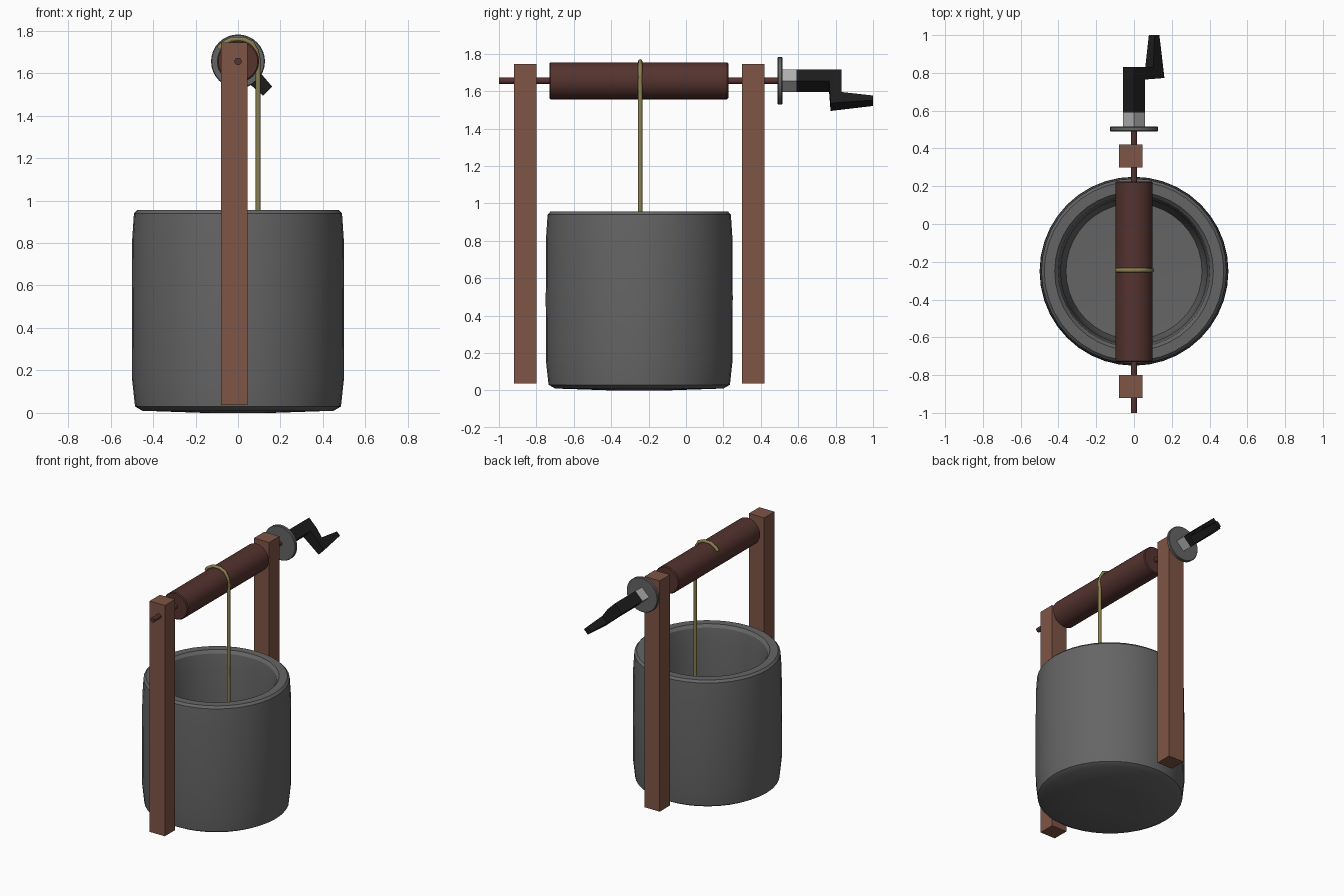
import bpy, bmesh, math
from mathutils import Vector

if "Cube" in bpy.data.objects:
    bpy.data.objects.remove(bpy.data.objects["Cube"])


def material(name, rgb):
    m = bpy.data.materials.new(name)
    m.diffuse_color = (*rgb, 1)
    m.use_nodes = True
    m.node_tree.nodes["Principled BSDF"].inputs["Base Color"].default_value = m.diffuse_color
    return m


STONE = material("stone grey", (0.13, 0.13, 0.13))
WOOD = material("light wood", (0.21, 0.09, 0.06))
DARK_WOOD = material("dark wood", (0.09, 0.033, 0.028))
BLACK = material("black iron", (0.012, 0.012, 0.012))
STEEL = material("pale steel", (0.45, 0.45, 0.45))
ROPE = material("rope", (0.25, 0.21, 0.08))
AXIS_Z = 1.655


def make(name, bm, mat, smooth=True):
    bmesh.ops.remove_doubles(bm, verts=bm.verts, dist=1e-5)
    bmesh.ops.recalc_face_normals(bm, faces=bm.faces)
    me = bpy.data.meshes.new(name)
    bm.to_mesh(me)
    bm.free()
    ob = bpy.data.objects.new(name, me)
    bpy.context.collection.objects.link(ob)
    me.materials.append(mat)
    if smooth:
        bpy.ops.object.select_all(action='DESELECT')
        bpy.context.view_layer.objects.active = ob
        ob.select_set(True)
        bpy.ops.object.shade_smooth_by_angle(angle=math.radians(30))
    return ob


def lathe(name, profile, mat, sides=32):
    """Spin a (radius, height) profile about z."""
    bm = bmesh.new()
    vs = [bm.verts.new((r, 0, z)) for r, z in profile]
    es = [bm.edges.new(p) for p in zip(vs, vs[1:])]
    bmesh.ops.spin(bm, geom=vs + es, axis=(0, 0, 1), cent=(0, 0, 0),
                   angle=2 * math.pi, steps=sides)
    return make(name, bm, mat)


def rod(name, r, y0, y1, mat, sides=32, bevel=0.0):
    """Cylinder along y on the windlass axis."""
    L = y1 - y0
    ob = lathe(name, [(0, 0), (r - bevel, 0), (r, bevel), (r, L - bevel),
                      (r - bevel, L), (0, L)], mat, sides)
    ob.rotation_euler.x = -math.pi / 2
    ob.location = (0, y0, AXIS_Z)
    return ob


def loft(name, sections, mat):
    """Skin four-cornered sections into a closed solid."""
    bm = bmesh.new()
    rings = [[bm.verts.new(p) for p in s] for s in sections]
    for a, b in zip(rings, rings[1:]):
        for i in range(4):
            j = (i + 1) % 4
            bm.faces.new((a[i], a[j], b[j], b[i]))
    bm.faces.new(rings[0])
    bm.faces.new(rings[-1])
    return make(name, bm, mat, smooth=False)


# Well wall with rounded rim and hollow interior
well = lathe("well_wall", [
    (0, 0.0), (0.16, 0.0), (0.45, 0.01), (0.485, 0.03), (0.499, 0.16), (0.5, 0.5),
    (0.498, 0.82), (0.49, 0.94), (0.475, 0.956), (0.42, 0.956), (0.402, 0.935),
    (0.388, 0.82), (0.385, 0.5), (0.38, 0.2), (0.36, 0.1), (0, 0.085)], STONE, 40)
well.location.y = -0.25

# Two wooden posts
for name, y0, y1 in (("front_post", -0.92, -0.80), ("back_post", 0.30, 0.42)):
    loft(name, [[(x, y, z) for x, y in ((-0.079, y0), (0.045, y0), (0.045, y1), (-0.079, y1))]
                for z in (0.038, 1.745)], WOOD)

# Windlass: axle, drum and end disc
rod("axle", 0.017, -1.0, 0.5, DARK_WOOD, 16)
rod("drum", 0.099, -0.73, 0.226, DARK_WOOD, 32, 0.006)
rod("crank_disc", 0.127, 0.49, 0.515, STONE, 32, 0.004)

# Crank, drawn in (reach, side, y) with reach pointing right and down
C = math.sqrt(0.5)


def crank_point(d, p, y):
    return Vector(((d + p) * C, y, AXIS_Z + (p - d) * C))


def square(y, h=0.042):
    return [crank_point(d, p, y) for d, p in ((-h, -h), (h, -h), (h, h), (-h, h))]


def strip(a, b, w):
    return [crank_point(*q) for q in ((a[0], -w, a[1]), (b[0], -w, b[1]),
                                      (b[0], w, b[1]), (a[0], w, a[1]))]


loft("crank_collar", [square(0.515), square(0.59)], STEEL)
loft("crank_shaft", [square(0.59), square(0.832)], BLACK)
loft("crank_handle", [strip((0.042, 0.765), (0.042, 0.832), 0.042),
                      strip((0.198, 0.773), (0.115, 0.832), 0.03),
                      strip((0.168, 1.0), (0.133, 1.0), 0.022)], BLACK)

# Rope laid over the drum and hanging into the well
curve = bpy.data.curves.new("rope", 'CURVE')
curve.dimensions = '3D'
curve.bevel_depth = 0.012
curve.bevel_resolution = 2
curve.use_fill_caps = True
path = [(-0.09, 1.715), (-0.07, 1.737), (-0.03, 1.759), (0.025, 1.759),
        (0.065, 1.742), (0.086, 1.705), (0.095, 1.66), (0.095, 0.3)]
spline = curve.splines.new('POLY')
spline.points.add(len(path) - 1)
for pt, (x, z) in zip(spline.points, path):
    pt.co = (x, -0.245, z, 1)
curve.materials.append(ROPE)
bpy.context.collection.objects.link(bpy.data.objects.new("rope", curve))
